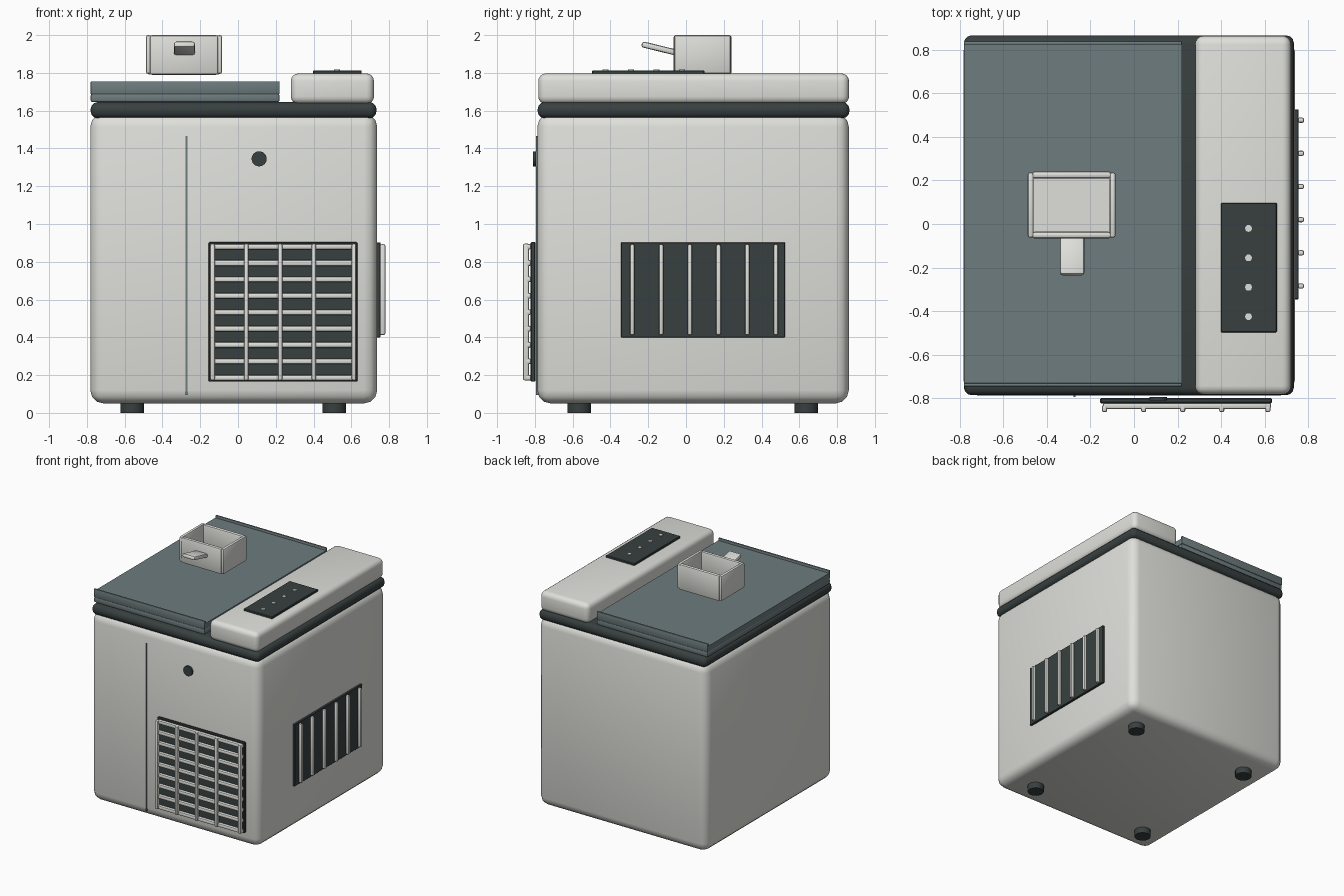
import bpy, bmesh, math
from mathutils import Matrix, Vector

if "Cube" in bpy.data.objects:
    bpy.data.objects.remove(bpy.data.objects["Cube"])


def material(name, rgb):
    m = bpy.data.materials.new(name)
    m.diffuse_color = (*rgb, 1)
    m.use_nodes = True
    m.node_tree.nodes["Principled BSDF"].inputs["Base Color"].default_value = m.diffuse_color
    return m


GREY = material("light_grey", (0.74, 0.74, 0.705))
DARK = material("dark_charcoal", (0.04, 0.051, 0.051))
SLATE = material("slate_lid", (0.155, 0.2, 0.207))


def finish(name, bm, mat):
    me = bpy.data.meshes.new(name)
    bm.to_mesh(me)
    bm.free()
    me.materials.append(mat)
    ob = bpy.data.objects.new(name, me)
    bpy.context.collection.objects.link(ob)
    bpy.ops.object.select_all(action='DESELECT')
    ob.select_set(True)
    bpy.context.view_layer.objects.active = ob
    bpy.ops.object.shade_smooth_by_angle(angle=math.radians(35))
    return ob


def box(name, x, y, z, mat, bevel=0.0, segments=2, tilt=0.0):
    """Box from (min, max) ranges, with rounded edges and an optional tilt about x."""
    bm = bmesh.new()
    size = Vector((x[1] - x[0], y[1] - y[0], z[1] - z[0]))
    centre = Vector((sum(x) / 2, sum(y) / 2, sum(z) / 2))
    bmesh.ops.create_cube(bm, size=1, matrix=Matrix.Diagonal((*size, 1)))
    if bevel:
        bmesh.ops.bevel(bm, geom=bm.edges[:], offset=bevel, segments=segments,
                        profile=0.5, affect='EDGES')
    bm.transform(Matrix.Translation(centre) @ Matrix.Rotation(tilt, 4, 'X'))
    return finish(name, bm, mat)


def disc(name, centre, radius, depth, mat, axis='Z', sides=24):
    bm = bmesh.new()
    turn = Matrix.Rotation(math.pi / 2, 4, 'X') if axis == 'Y' else Matrix()
    bmesh.ops.create_cone(bm, cap_ends=True, segments=sides, radius1=radius,
                          radius2=radius, depth=depth,
                          matrix=Matrix.Translation(centre) @ turn)
    return finish(name, bm, mat)


# Cabinet, dark rim and side housing on top
box("cabinet", (-0.782, 0.737), (-0.787, 0.862), (0.05, 1.585), GREY, 0.07, 3)
box("rim", (-0.78, 0.733), (-0.785, 0.865), (1.56, 1.645), DARK, 0.036, 3)
box("control_housing", (0.28, 0.72), (-0.782, 0.863), (1.635, 1.797), GREY, 0.04, 4)

# Sliding lid with a thin raised rail along the front and back
box("lid_base", (-0.78, 0.22), (-0.745, 0.837), (1.645, 1.69), SLATE, 0.01)
box("lid", (-0.78, 0.22), (-0.74, 0.832), (1.688, 1.735), SLATE)
for name, y in (("front", (-0.745, -0.73)), ("back", (0.822, 0.837))):
    box("lid_rail_" + name, (-0.78, 0.22), y, (1.688, 1.755), SLATE, 0.004)

# Control panel with a row of buttons
box("control_panel", (0.398, 0.655), (-0.497, 0.097), (1.793, 1.813), DARK, 0.004, 1)
for i in range(4):
    disc(f"panel_button_{i + 1}", (0.525, -0.425 + 0.135 * i, 1.813), 0.016, 0.012, GREY, sides=12)

# Open ice bin hovering above the lid
box("bin_floor", (-0.475, -0.1), (-0.05, 0.23), (1.792, 1.82), GREY)
for name, x in (("left", (-0.488, -0.46)), ("right", (-0.112, -0.084))):
    box("bin_wall_" + name, x, (-0.063, 0.237), (1.795, 2.0), GREY, 0.012)
for name, y in (("front", (-0.067, -0.035)), ("back", (0.208, 0.242))):
    box("bin_wall_" + name, (-0.468, -0.104), y, (1.79, 2.0), GREY, 0.014)
box("bin_handle", (-0.34, -0.228), (-0.237, -0.05), (1.914, 1.946), GREY, 0.012, tilt=-0.24)

# Front seam and round sensor
box("front_seam", (-0.277, -0.268), (-0.793, -0.78), (0.095, 1.465), SLATE)
disc("front_sensor", (0.112, -0.801, 1.345), 0.04, 0.016, DARK, 'Y')

# Front grille: dark backing, horizontal and vertical bars
box("front_grille_back", (-0.155, 0.632), (-0.822, -0.797), (0.165, 0.905), DARK, 0.005, 1)
for i in range(9):
    z = 0.186 + 0.0868 * i
    box(f"front_grille_slat_{i + 1}", (-0.142, 0.628), (-0.849, -0.818),
        (z - 0.015, z + 0.015), GREY, 0.01)
for i, x in enumerate((-0.135, 0.044, 0.223, 0.402, 0.614)):
    box(f"front_grille_bar_{i + 1}", (x - 0.012, x + 0.012), (-0.863, -0.83),
        (0.172, 0.896), GREY, 0.009)

# Right side vent: dark backing and vertical bars
box("side_vent_back", (0.733, 0.755), (-0.345, 0.525), (0.4, 0.903), DARK, 0.003, 1)
for i in range(6):
    y = -0.284 + 0.152 * i
    box(f"side_vent_bar_{i + 1}", (0.75, 0.78), (y - 0.012, y + 0.012),
        (0.412, 0.893), GREY, 0.009)

# Four feet
for xn, x in (("left", -0.56), ("right", 0.51)):
    for yn, y in (("front", -0.565), ("back", 0.637)):
        disc(f"foot_{yn}_{xn}", (x, y, 0.03), 0.062, 0.06, DARK)
